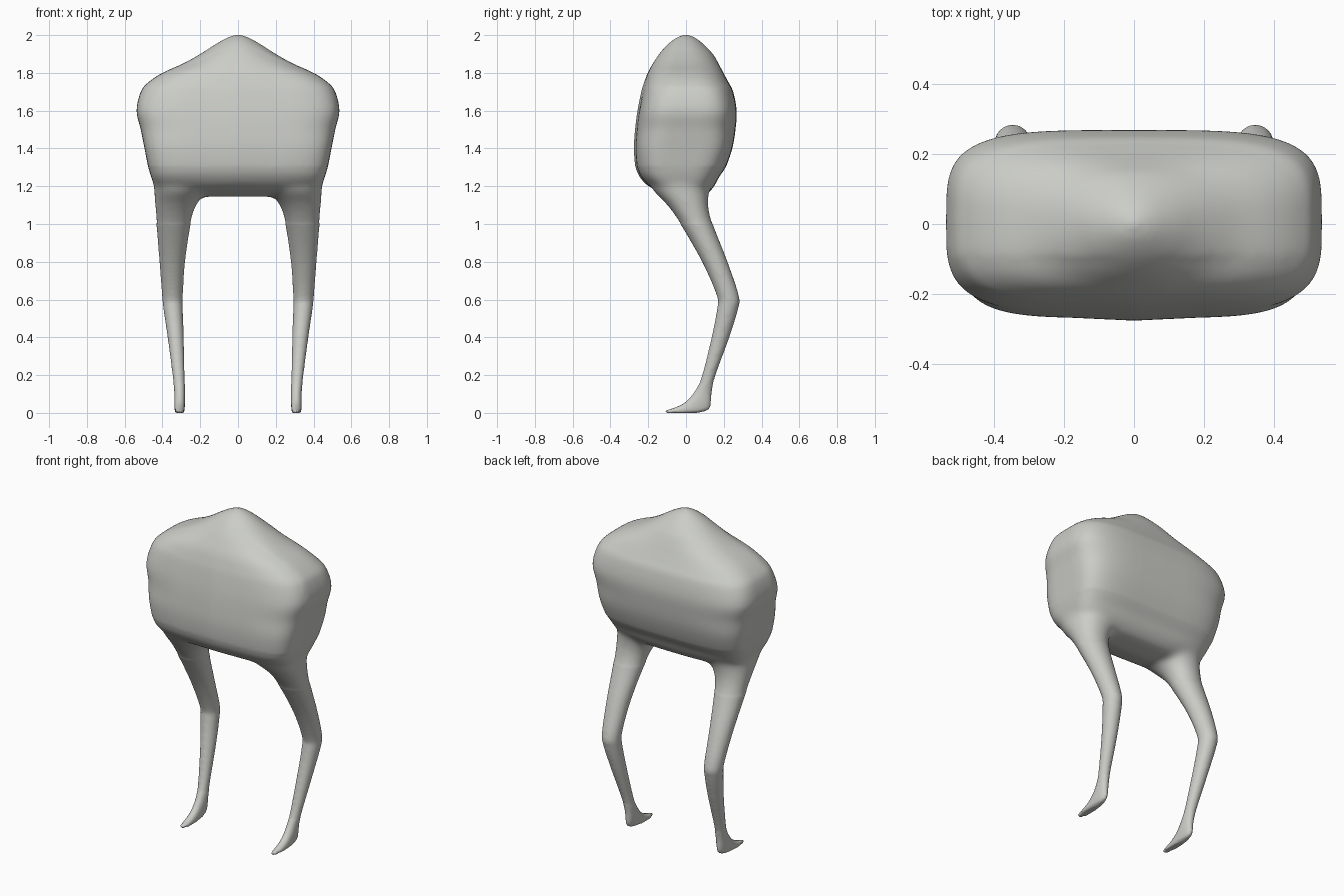
import bpy, bmesh, math
from mathutils import Vector

if "Cube" in bpy.data.objects:
    bpy.data.objects.remove(bpy.data.objects["Cube"])

SEG = 64


def curve(rows, steps=6):
    """Catmull-Rom through the section rows."""
    out = []
    for i in range(len(rows) - 1):
        p = [rows[max(0, min(len(rows) - 1, i + k))] for k in (-1, 0, 1, 2)]
        for s in range(steps):
            t = s / steps
            out.append([0.5 * (2 * b + (c - a) * t + (2 * a - 5 * b + 4 * c - d) * t * t
                               + (3 * b - a - 3 * c + d) * t ** 3) for a, b, c, d in zip(*p)])
    return out + [list(rows[-1])]


def loft(bm, rows, mirror=1):
    """Stack superellipse sections: z, x min, x max, y min, y max, roundness."""
    rings = []
    for z, x0, x1, y0, y1, n in curve(rows):
        ring = []
        for k in range(SEG):
            a = 2 * math.pi * k / SEG
            c, s = math.cos(a), math.sin(a)
            x = math.copysign(abs(c) ** (2 / n), c) * (x1 - x0) / 2 + (x0 + x1) / 2
            y = math.copysign(abs(s) ** (2 / n), s) * (y1 - y0) / 2 + (y0 + y1) / 2
            ring.append(bm.verts.new((x * mirror, y, z)))
        rings.append(ring)
    for a, b in zip(rings, rings[1:]):
        for k in range(SEG):
            j = (k + 1) % SEG
            bm.faces.new((a[k], a[j], b[j], b[k]))
    bm.faces.new(rings[0])
    bm.faces.new(rings[-1])


# torso: z, half width, front y, back y, squareness
torso = [
    (1.145, 0.28, -0.04, 0.09, 2.5), (1.165, 0.37, -0.11, 0.12, 3),
    (1.20, 0.435, -0.20, 0.15, 4), (1.25, 0.46, -0.247, 0.175, 4.5),
    (1.30, 0.475, -0.268, 0.21, 4.5), (1.40, 0.495, -0.276, 0.245, 4.5),
    (1.50, 0.515, -0.27, 0.262, 4), (1.60, 0.537, -0.257, 0.268, 4),
    (1.70, 0.515, -0.237, 0.25, 3.7), (1.75, 0.475, -0.222, 0.225, 3.4),
    (1.80, 0.40, -0.203, 0.198, 3), (1.85, 0.29, -0.175, 0.172, 2.5),
    (1.90, 0.20, -0.142, 0.142, 2.2), (1.95, 0.122, -0.098, 0.095, 2),
    (1.985, 0.06, -0.052, 0.05, 2), (2.002, 0.012, -0.012, 0.012, 2),
]
# leg: z, inner x, outer x, front y, back y, squareness
leg = [
    (0.0, 0.287, 0.33, -0.108, 0.06, 2.2), (0.012, 0.283, 0.335, -0.108, 0.11, 2.2),
    (0.03, 0.282, 0.336, -0.055, 0.128, 2.2), (0.06, 0.28, 0.337, 0.0, 0.132, 2.2),
    (0.12, 0.28, 0.338, 0.05, 0.138, 2), (0.2, 0.282, 0.347, 0.085, 0.157, 2),
    (0.4, 0.287, 0.373, 0.135, 0.23, 2), (0.55, 0.292, 0.395, 0.164, 0.276, 2),
    (0.62, 0.292, 0.402, 0.163, 0.28, 2), (0.8, 0.28, 0.416, 0.085, 0.22, 2),
    (1.0, 0.25, 0.432, -0.03, 0.142, 2), (1.1, 0.22, 0.44, -0.1, 0.118, 2.1),
    (1.2, 0.15, 0.445, -0.19, 0.125, 2.3), (1.3, 0.12, 0.45, -0.2, 0.13, 2.5),
]

bm = bmesh.new()
loft(bm, [(z, -w, w, f, b, n) for z, w, f, b, n in torso])
for side in (1, -1):
    loft(bm, leg, side)
bmesh.ops.recalc_face_normals(bm, faces=bm.faces)

# soft central ridge down the front of the torso, flanked by shallow grooves
for v in bm.verts:
    if v.co.z > 1.2 and v.co.y < -0.1:
        v.co.y += 0.008 * (1 - math.cos(min(abs(v.co.x) / 0.2, 1) * math.pi)) / 2

mesh = bpy.data.meshes.new("torso_and_legs")
bm.to_mesh(mesh)
bm.free()
body = bpy.data.objects.new("torso_and_legs", mesh)
bpy.context.collection.objects.link(body)
bpy.context.view_layer.objects.active = body
body.select_set(True)

# fuse torso and legs into one skin
rem = body.modifiers.new("fuse", 'REMESH')
rem.mode = 'VOXEL'
rem.voxel_size = 0.01
bpy.ops.object.modifier_apply(modifier="fuse")

# soften the joins, leaving the thin feet crisp
bm = bmesh.new()
bm.from_mesh(body.data)
for lo, hi, count in ((0.15, 3, 4), (1.0, 1.3, 25)):
    verts = [v for v in bm.verts if lo < v.co.z < hi]
    for _ in range(count):
        bmesh.ops.smooth_vert(bm, verts=verts, factor=0.5,
                              use_axis_x=True, use_axis_y=True, use_axis_z=True)
bm.to_mesh(body.data)
bm.free()

mat = bpy.data.materials.new("pale grey")
mat.diffuse_color = (0.60, 0.61, 0.57, 1)
mat.use_nodes = True
mat.node_tree.nodes["Principled BSDF"].inputs["Base Color"].default_value = mat.diffuse_color
body.data.materials.clear()
body.data.materials.append(mat)
bpy.ops.object.shade_smooth()
